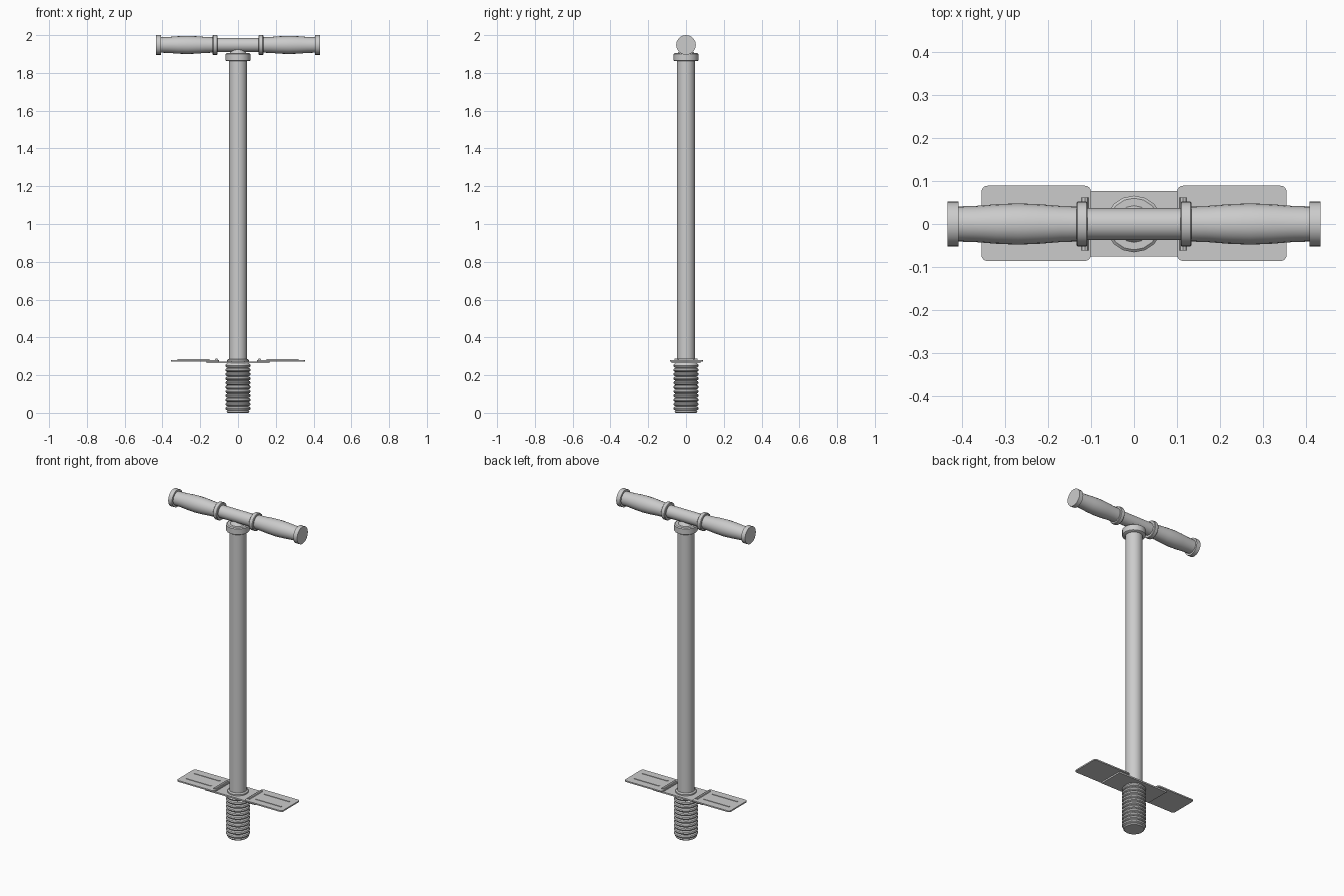
import bpy, bmesh, math
from mathutils import Matrix

if "Cube" in bpy.data.objects:
    bpy.data.objects.remove(bpy.data.objects["Cube"])


def finish(name, bm, angle=35):
    bmesh.ops.recalc_face_normals(bm, faces=bm.faces)
    me = bpy.data.meshes.new(name)
    bm.to_mesh(me)
    bm.free()
    ob = bpy.data.objects.new(name, me)
    bpy.context.collection.objects.link(ob)
    bpy.ops.object.select_all(action='DESELECT')
    ob.select_set(True)
    bpy.context.view_layer.objects.active = ob
    bpy.ops.object.shade_smooth_by_angle(angle=math.radians(angle))
    return ob


def lathe(name, profile, sides=16, matrix=Matrix()):
    """Closed solid of revolution about z from (radius, height) points."""
    bm = bmesh.new()
    rings = []
    for r, z in profile:
        rings.append([bm.verts.new((r * math.cos(2 * math.pi * i / sides),
                                    r * math.sin(2 * math.pi * i / sides), z))
                      for i in range(sides)])
    for a, b in zip(rings, rings[1:]):
        for i in range(sides):
            j = (i + 1) % sides
            bm.faces.new((a[i], a[j], b[j], b[i]))
    bm.faces.new(rings[0])
    bm.faces.new(rings[-1])
    bm.transform(matrix)
    return finish(name, bm)


def plate(name, x0, x1, y0, y1, z0, z1, corner=0.0):
    """Flat slab, optionally with rounded vertical corners."""
    bm = bmesh.new()
    bmesh.ops.create_cube(bm, size=1)
    bm.transform(Matrix.Translation(((x0 + x1) / 2, (y0 + y1) / 2, (z0 + z1) / 2))
                 @ Matrix.Diagonal((x1 - x0, y1 - y0, z1 - z0, 1)))
    if corner:
        edges = [e for e in bm.edges
                 if abs(e.verts[0].co.z - e.verts[1].co.z) > 1e-5]
        bmesh.ops.bevel(bm, geom=edges, offset=corner, segments=4,
                        profile=0.5, affect='EDGES')
    return finish(name, bm)


# Ribbed spring boot with a solid foot
ribs, low, high = 11, 0.012, 0.262
pitch = (high - low) / ribs
boot = [(0.055, 0.0), (0.06, 0.006)]
for k in range(ribs):
    for t, r in ((0.0, 0.056), (0.2, 0.064), (0.5, 0.067), (0.8, 0.064)):
        boot.append((r, low + (k + t) * pitch))
boot.append((0.056, 0.266))
lathe("spring_boot", boot, 24)

# Pole with its base ring and top collar
lathe("pole", [(0.048, 0.265), (0.048, 1.88)], 16)
lathe("pole_base_ring", [(0.058, 0.268), (0.058, 0.28), (0.05, 0.286)], 16)
lathe("top_collar", [(0.06, 1.862), (0.066, 1.866), (0.066, 1.9), (0.06, 1.905)], 16)
lathe("handle_neck", [(0.046, 1.9), (0.036, 1.915), (0.012, 1.94)], 16)

# Handlebar, lying along x
bar_z = 1.948
along_x = Matrix.Translation((0, 0, bar_z)) @ Matrix.Rotation(math.pi / 2, 4, 'Y')
lathe("handlebar", [(0.037, -0.12), (0.037, 0.12)], 16, along_x)

# Swelling grips with a flange at each end
grip = [(0.049, 0.108), (0.052, 0.111), (0.052, 0.131), (0.049, 0.134), (0.041, 0.134),
        (0.042, 0.17), (0.046, 0.22), (0.048, 0.27), (0.046, 0.32), (0.042, 0.37),
        (0.041, 0.408), (0.052, 0.408), (0.052, 0.434)]

# Central carrier plate
plate("carrier_plate", -0.168, 0.168, -0.076, 0.077, 0.264, 0.273)

for s, side in ((1, "right"), (-1, "left")):
    lathe(side + "_grip", [(r, s * x) for r, x in grip], 20, along_x)

    # Foot plate, its raised treads and hinge bar
    def xs(a, b):
        return sorted((s * a, s * b))
    plate(side + "_foot_plate", *xs(0.1, 0.355), -0.086, 0.089, 0.273, 0.281, 0.014)
    for i, y in enumerate((-0.04, 0.04)):
        plate(f"{side}_tread_{i + 1}", *xs(0.15, 0.32), y - 0.004, y + 0.004, 0.28, 0.284)
    hinge = Matrix.Translation((s * 0.114, 0, 0.28)) @ Matrix.Rotation(math.pi / 2, 4, 'X')
    lathe(side + "_hinge", [(0.009, -0.062), (0.009, 0.062)], 8, hinge)
